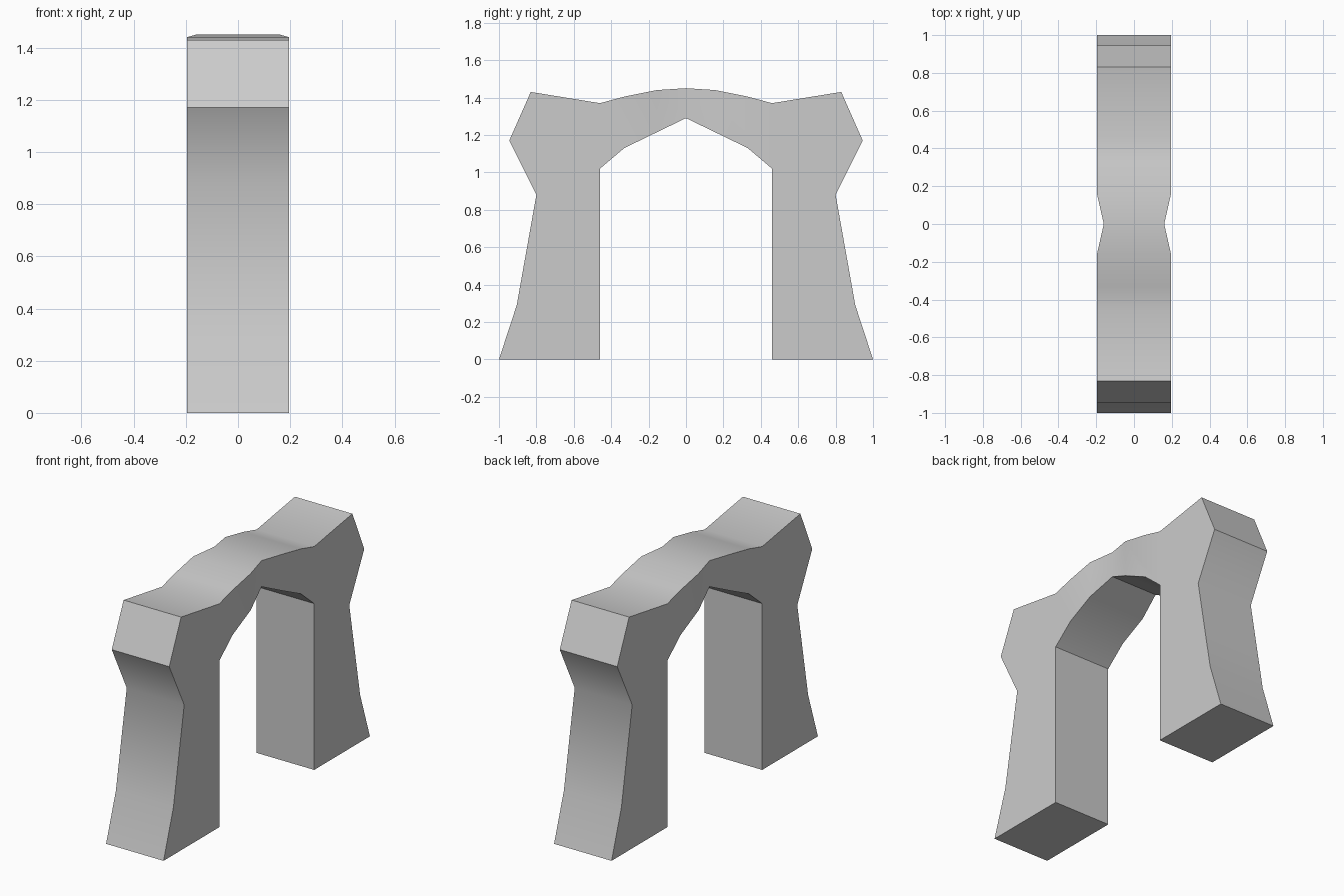
import bpy, bmesh, math

if "Cube" in bpy.data.objects:
    bpy.data.objects.remove(bpy.data.objects["Cube"])

HALF_WIDTH, PINCH_WIDTH = 0.195, 0.16

# Half outline (y, z): from the crown, over the shoulder, down the leg, back under the arch
crown = [(0.0, 1.45), (0.0, 1.29)]
outline = [(0.155, 1.44), (0.33, 1.405), (0.46, 1.37), (0.83, 1.43), (0.945, 1.17),
           (0.80, 0.88), (0.905, 0.29), (1.0, 0.0),
           (0.46, 0.0), (0.46, 1.02), (0.33, 1.13), (0.155, 1.215)]

bm = bmesh.new()


def slab(profile, widths):
    """Extrude a closed y/z profile across x, with a half width per point."""
    left = [bm.verts.new((-w, y, z)) for (y, z), w in zip(profile, widths)]
    right = [bm.verts.new((w, y, z)) for (y, z), w in zip(profile, widths)]
    bm.faces.new(left)
    bm.faces.new(right[::-1])
    n = len(profile)
    for i in range(n):
        j = (i + 1) % n
        # skip the internal joints between crown and shoulder
        ys = (profile[i][0], profile[j][0])
        if abs(ys[0]) == abs(ys[1]) and abs(ys[0]) < 0.2:
            continue
        bm.faces.new((left[i], right[i], right[j], left[j]))


for side in (-1, 1):
    # leg, shoulder and haunch of the arch
    slab([(side * y, z) for y, z in outline], [HALF_WIDTH] * len(outline))
    # pinched crown segment
    seg = [crown[0], outline[0], outline[-1], crown[1]]
    slab([(side * y, z) for y, z in seg],
         [PINCH_WIDTH, HALF_WIDTH, HALF_WIDTH, PINCH_WIDTH])

bmesh.ops.remove_doubles(bm, verts=bm.verts[:], dist=0.0005)
bmesh.ops.recalc_face_normals(bm, faces=bm.faces[:])

mesh = bpy.data.meshes.new("arch")
bm.to_mesh(mesh)
bm.free()
arch = bpy.data.objects.new("arch", mesh)
bpy.context.collection.objects.link(arch)

# Soft shading along the gentle bends, crisp corners elsewhere
bpy.context.view_layer.objects.active = arch
arch.select_set(True)
bpy.ops.object.shade_smooth_by_angle(angle=math.radians(38))
